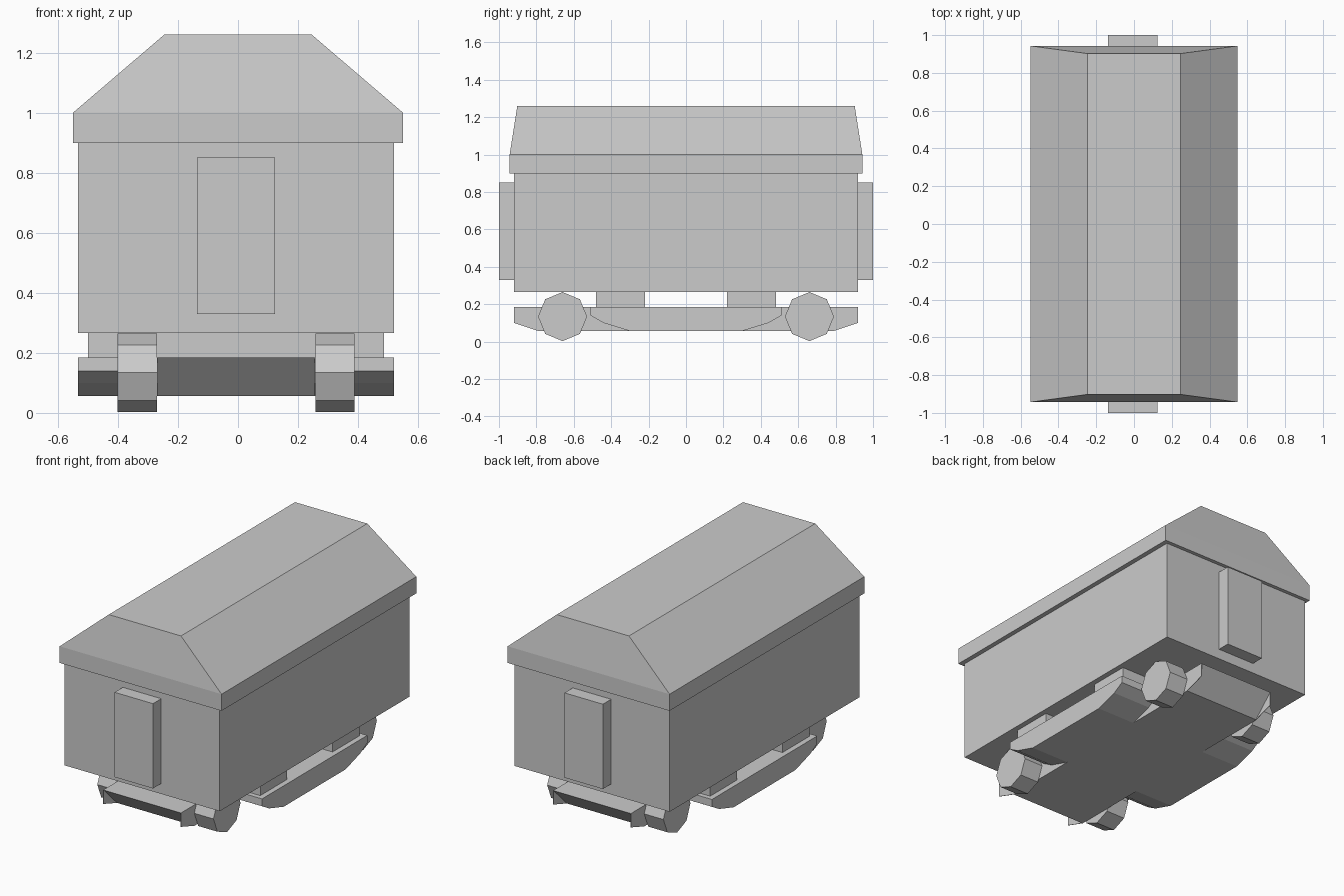
import bpy, bmesh, math

if "Cube" in bpy.data.objects:
    bpy.data.objects.remove(bpy.data.objects["Cube"])

CX = -0.0065  # the body sits slightly off the roof's centre line


def finish(name, bm):
    bmesh.ops.recalc_face_normals(bm, faces=bm.faces)
    mesh = bpy.data.meshes.new(name)
    bm.to_mesh(mesh)
    bm.free()
    obj = bpy.data.objects.new(name, mesh)
    bpy.context.collection.objects.link(obj)
    return obj


def prism(name, profile, x0, x1):
    """Extrude a (y, z) profile along x."""
    bm = bmesh.new()
    face = bm.faces.new([bm.verts.new((x0, y, z)) for y, z in profile])
    ext = bmesh.ops.extrude_face_region(bm, geom=[face])
    verts = [v for v in ext["geom"] if isinstance(v, bmesh.types.BMVert)]
    bmesh.ops.translate(bm, verts=verts, vec=(x1 - x0, 0, 0))
    return finish(name, bm)


def box(name, half_x, y0, y1, z0, z1):
    return prism(name, [(y0, z0), (y1, z0), (y1, z1), (y0, z1)],
                 CX - half_x, CX + half_x)


def symmetric(half):
    """Complete a +y half profile with its mirror image."""
    return half + [(-y, z) for y, z in reversed(half)]


# Cabin body
box("cabin_body", 0.5265, -0.92, 0.92, 0.266, 0.90)

# Roof: straight eaves, then tapering to a flat ridge
bm = bmesh.new()
rings = []
for hx, hy, z in ((0.549, 0.943, 0.898), (0.549, 0.943, 1.0), (0.245, 0.902, 1.26)):
    rings.append([bm.verts.new((sx * hx, sy * hy, z))
                  for sx, sy in ((-1, -1), (1, -1), (1, 1), (-1, 1))])
bm.faces.new(rings[0])
bm.faces.new(rings[-1])
for low, high in zip(rings, rings[1:]):
    for i in range(4):
        j = (i + 1) % 4
        bm.faces.new((low[i], low[j], high[j], high[i]))
finish("roof", bm)

# Chassis: wide middle skirt and a narrow beam with undercut ends
prism("chassis_skirt",
      symmetric([(0.30, 0.057), (0.44, 0.10), (0.51, 0.14), (0.51, 0.185)]),
      CX - 0.5265, CX + 0.5265)
prism("chassis_beam", symmetric([(0.79, 0.057), (0.92, 0.185)]),
      CX - 0.264, CX + 0.264)

octagon = [(0.131 * math.sin(i * math.pi / 4), 0.131 * math.cos(i * math.pi / 4))
           for i in range(8)]

for end, s in (("front", -1), ("back", 1)):
    # Door panel and suspension block
    box(end + "_door", 0.13, *sorted((s * 0.91, s * 1.0)), 0.33, 0.85)
    box(end + "_suspension_block", 0.4935, *sorted((s * 0.22, s * 0.48)), 0.18, 0.27)
    for side, t in (("left", -1), ("right", 1)):
        # Octagonal wheels
        prism(f"{end}_{side}_wheel", [(s * 0.66 + y, 0.134 + z) for y, z in octagon],
              CX + t * 0.264, CX + t * 0.394)
        # Thin side plates closing the beam ends
        prism(f"{end}_{side}_beam_plate",
              [(s * 0.79, 0.057), (s * 0.92, 0.10), (s * 0.92, 0.185)],
              CX + t * 0.261, CX + t * 0.264)
